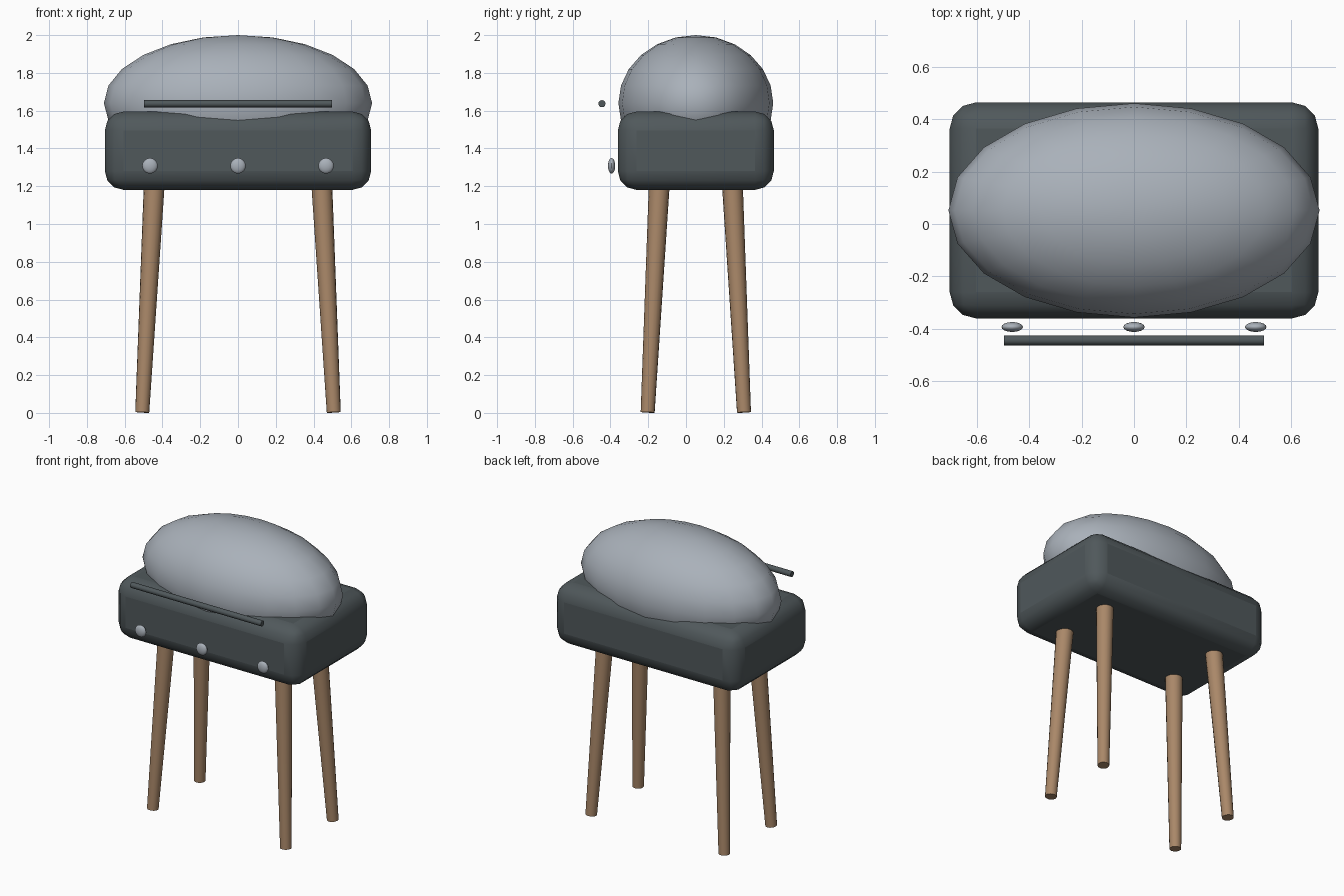
import bpy
import math
from mathutils import Vector

cube = bpy.data.objects.get("Cube")
if cube:
    bpy.data.objects.remove(cube, do_unlink=True)


def material(name, rgb):
    mat = bpy.data.materials.new(name)
    mat.use_nodes = True
    mat.diffuse_color = (*rgb, 1)
    mat.node_tree.nodes["Principled BSDF"].inputs["Base Color"].default_value = (*rgb, 1)
    return mat


LIGHT = material("pale grey enamel", (0.40, 0.44, 0.49))
DARK = material("dark slate", (0.080, 0.098, 0.105))
WOOD = material("warm wood", (0.40, 0.245, 0.14))
MID_Y = 0.052  # the body sits slightly behind the origin


def finish(name, mat):
    obj = bpy.context.object
    obj.name = name
    obj.data.materials.append(mat)
    bpy.ops.object.transform_apply(location=False, rotation=False, scale=True)
    bpy.ops.object.shade_smooth_by_angle(angle=math.radians(40))
    return obj


def ellipsoid(name, centre, radii, mat, segments, rings):
    bpy.ops.mesh.primitive_uv_sphere_add(segments=segments, ring_count=rings,
                                         radius=1, location=centre)
    bpy.context.object.scale = radii
    return finish(name, mat)


def rod(name, start, end, r_start, r_end, mat, sides):
    start, end = Vector(start), Vector(end)
    axis = end - start
    bpy.ops.mesh.primitive_cone_add(vertices=sides, radius1=r_start, radius2=r_end,
                                    depth=axis.length, location=(start + end) / 2)
    bpy.context.object.rotation_euler = axis.to_track_quat("Z", "Y").to_euler()
    return finish(name, mat)


# Rounded body
bpy.ops.mesh.primitive_cube_add(size=1, location=(0, MID_Y, 1.388))
bpy.context.object.scale = (1.41, 0.826, 0.415)
bevel = bpy.context.object.modifiers.new("rounded edges", "BEVEL")
bevel.width = 0.1
bevel.segments = 3
finish("body", DARK)

# Domed lid, sunk into the body
ellipsoid("lid", (0, MID_Y, 1.64), (0.71, 0.41, 0.36), LIGHT, 20, 12)

# Handle bar and three knobs on the front
rod("handle", (-0.498, -0.445, 1.637), (0.498, -0.445, 1.637), 0.019, 0.019, DARK, 12)
for label, x in (("right", -0.466), ("middle", 0), ("left", 0.466)):
    ellipsoid(label + "_knob", (x, -0.394, 1.308), (0.041, 0.019, 0.041), LIGHT, 16, 12)

# Splayed, tapered legs
for side, sx in (("left", 1), ("right", -1)):
    for end, sy in (("front", -1), ("back", 1)):
        rod(f"{end}_{side}_leg",
            (sx * 0.507, MID_Y + sy * 0.255, 0.003),
            (sx * 0.444, MID_Y + sy * 0.194, 1.2),
            0.037, 0.055, WOOD, 16)
